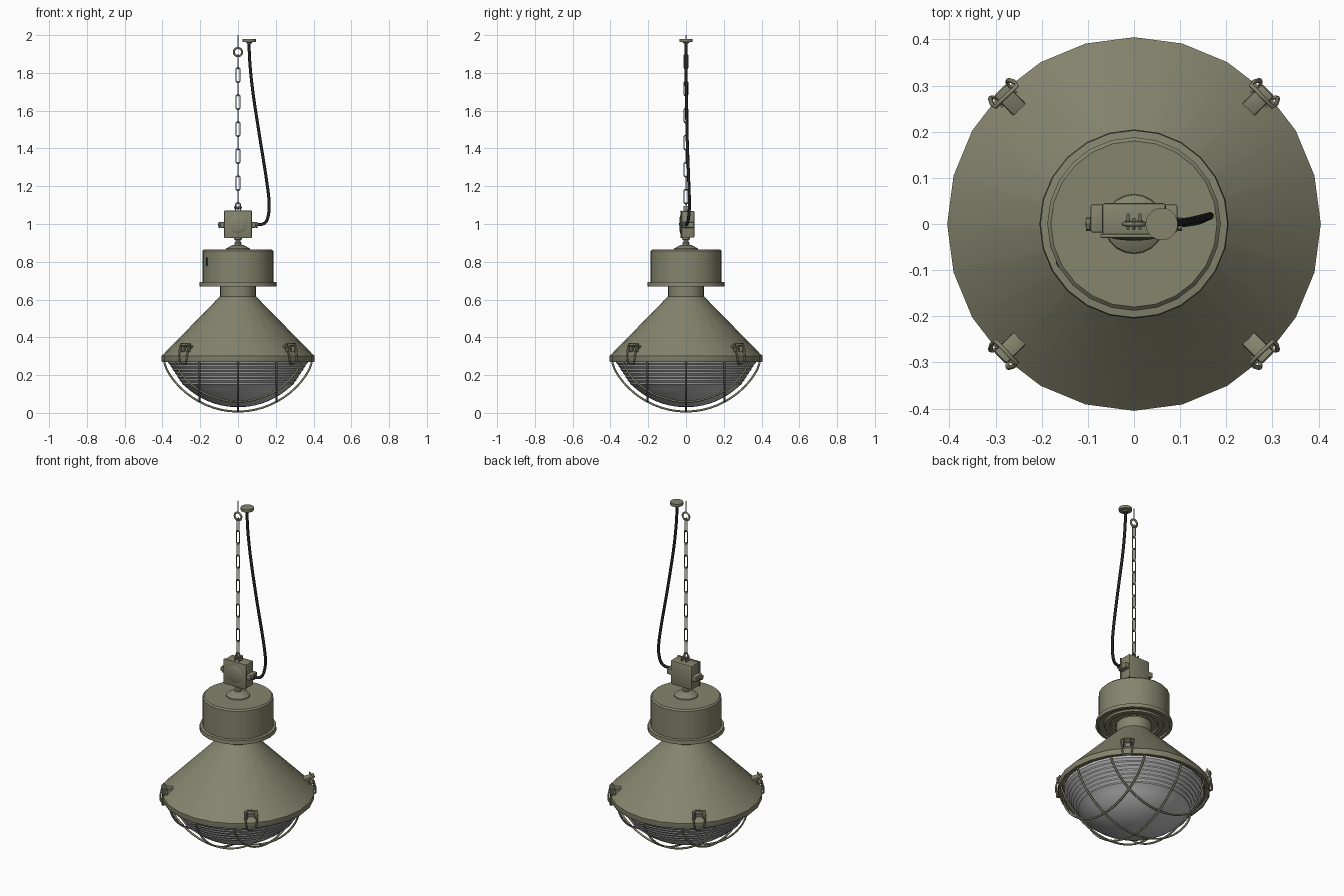
import bpy, bmesh, math
from math import sin, cos, pi, radians
from mathutils import Vector, Matrix

cube = bpy.data.objects.get("Cube")
if cube:
    bpy.data.objects.remove(cube, do_unlink=True)


def material(name, rgb):
    m = bpy.data.materials.new(name)
    m.use_nodes = True
    m.diffuse_color = (*rgb, 1)
    m.node_tree.nodes["Principled BSDF"].inputs["Base Color"].default_value = (*rgb, 1)
    return m


OLIVE = material("olive enamel", (0.235, 0.232, 0.155))
GLASS = material("pale grey glass", (0.5, 0.5, 0.51))
BLACK = material("black rubber", (0.018, 0.016, 0.017))


def finish(name, bm, mat, angle=35, matrix=None):
    """Turn a bmesh into a shaded, coloured object."""
    bmesh.ops.recalc_face_normals(bm, faces=bm.faces)
    me = bpy.data.meshes.new(name)
    bm.to_mesh(me)
    bm.free()
    ob = bpy.data.objects.new(name, me)
    bpy.context.collection.objects.link(ob)
    me.materials.append(mat)
    if matrix:
        me.transform(matrix)
    bpy.ops.object.select_all(action="DESELECT")
    ob.select_set(True)
    bpy.context.view_layer.objects.active = ob
    bpy.ops.object.shade_smooth_by_angle(angle=radians(angle))
    return ob


def lathe(name, profile, mat, sides=24, matrix=None):
    """Spin (radius, height) points around z."""
    bm = bmesh.new()
    vs = [bm.verts.new((r, 0, z)) for r, z in profile]
    es = [bm.edges.new(pair) for pair in zip(vs, vs[1:])]
    bmesh.ops.spin(bm, geom=vs + es, cent=(0, 0, 0), axis=(0, 0, 1),
                   angle=2 * pi, steps=sides, use_duplicate=False)
    bmesh.ops.remove_doubles(bm, verts=bm.verts, dist=0.0002)
    return finish(name, bm, mat, 35, matrix)


def box(name, centre, size, mat=OLIVE, bevel=0.0, matrix=None):
    bm = bmesh.new()
    bmesh.ops.create_cube(bm, size=1, matrix=Matrix.Translation(centre) @ Matrix.Diagonal((*size, 1)))
    if bevel:
        bmesh.ops.bevel(bm, geom=bm.edges[:], offset=bevel, segments=2, affect="EDGES", profile=0.5)
    return finish(name, bm, mat, 35, matrix)


def tube(name, points, radius, mat=OLIVE, sides=6, closed=False, matrix=None):
    """Sweep a round section along a path."""
    pts = [Vector(p) for p in points]
    n = len(pts)
    bm = bmesh.new()
    rings, normal = [], None
    for i, p in enumerate(pts):
        a = pts[i - 1] if closed or i else p
        b = pts[(i + 1) % n] if closed or i < n - 1 else p
        t = (b - a).normalized()
        if normal is None:
            normal = t.orthogonal()
        normal = (normal - t * normal.dot(t)).normalized()
        side = t.cross(normal)
        rings.append([bm.verts.new(p + radius * (cos(k) * normal + sin(k) * side))
                      for k in (2 * pi * j / sides for j in range(sides))])
    for i in range(n if closed else n - 1):
        r, s = rings[i], rings[(i + 1) % n]
        for j in range(sides):
            k = (j + 1) % sides
            bm.faces.new((r[j], r[k], s[k], s[j]))
    if not closed:
        bm.faces.new(rings[0])
        bm.faces.new(rings[-1])
    return finish(name, bm, mat, 65, matrix)


def spline(knots, steps=8):
    """Catmull-Rom points through the knots."""
    k = [Vector(p) for p in knots]
    k = [2 * k[0] - k[1]] + k + [2 * k[-1] - k[-2]]
    out = []
    for a, b, c, d in zip(k, k[1:], k[2:], k[3:]):
        for i in range(steps):
            t = i / steps
            out.append(0.5 * (2 * b + (c - a) * t + (2 * a - 5 * b + 4 * c - d) * t * t
                              + (3 * b - a - 3 * c + d) * t ** 3))
    return out + [k[-2]]


# Shade, neck and rim, with an open inside
lathe("shade", [(0.375, 0.275), (0.39, 0.27), (0.403, 0.27), (0.405, 0.275), (0.405, 0.302),
                (0.396, 0.31), (0.095, 0.617), (0.095, 0.675), (0.08, 0.675),
                (0.08, 0.61), (0.375, 0.3), (0.375, 0.275)], OLIVE)

# Gear housing with stepped underside
lathe("gear_housing", [(0, 0.865), (0.18, 0.865), (0.188, 0.857), (0.188, 0.694), (0.203, 0.692),
                       (0.205, 0.67), (0.19, 0.668), (0.19, 0.681), (0.16, 0.681), (0.155, 0.671),
                       (0.13, 0.671), (0.125, 0.681), (0.09, 0.681)], OLIVE)
box("housing_slot", (-0.186, 0, 0.8), (0.006, 0.014, 0.045), BLACK,
    matrix=Matrix.Rotation(radians(28), 4, "Z"))

# Stem and collar
lathe("stem", [(0.065, 0.864), (0.063, 0.87), (0.032, 0.888), (0.018, 0.89), (0.018, 0.9),
               (0.013, 0.905), (0.013, 0.915), (0.02, 0.918), (0.02, 0.935), (0, 0.935)], OLIVE, 20)

# Glass bowl: ribbed wall above, shallow round cap below
wall = []
for i in range(7):
    r, z = 0.37 - i * 0.0121, 0.272 - i * 0.0186
    wall += [(r, z), (r, z - 0.007)]
cap_angle = math.asin(0.285 / 0.41)
cap = [(0.41 * sin(a), 0.44 - 0.41 * cos(a)) for a in (cap_angle * (1 - i / 10) for i in range(11))]
lathe("glass_bowl", [(0.37, 0.3)] + wall + cap, GLASS, 32)


# Wire cage: three wires each way over a dome
def cage_height(r):
    return 0.275 - 0.268 * max(0.0, 1 - (r / 0.391) ** 2) ** 0.68


for turn in (0, pi / 2):
    for off in (-0.205, 0, 0.205):
        half = math.sqrt(0.39 ** 2 - off ** 2)
        path = []
        for i in range(29):
            y = -half * cos(pi * i / 28)
            path.append((off, y, cage_height(math.hypot(off, y))))
        tube("cage_wire", path, 0.0055, matrix=Matrix.Rotation(turn, 4, "Z"))
ring = [(0.387 * cos(a), 0.387 * sin(a), 0.274) for a in (i * pi / 24 for i in range(48))]
tube("cage_ring", ring, 0.0055, closed=True)

# Four spring latches around the rim: lever, two cheeks and an open wire bail
for q in range(4):
    m = Matrix.Rotation(pi / 4 + q * pi / 2, 4, "Z")
    lean = m @ Matrix.Translation((0.376, 0, 0.348)) @ Matrix.Rotation(radians(-15), 4, "Y")
    box("latch_base", (0.365, 0, 0.335), (0.03, 0.028, 0.024), matrix=m)
    box("latch_lever", (0, 0, 0.006), (0.075, 0.038, 0.014), bevel=0.005, matrix=lean)
    for s in (-1, 1):
        box("latch_cheek", (0.392, s * 0.022, 0.338), (0.024, 0.005, 0.03), bevel=0.002, matrix=m)
    tube("latch_bail", [(0.392, -0.034, 0.365), (0.402, -0.034, 0.345), (0.413, -0.028, 0.3),
                        (0.412, -0.024, 0.27), (0.402, -0.016, 0.262), (0.402, 0.016, 0.262),
                        (0.412, 0.024, 0.27), (0.413, 0.028, 0.3), (0.402, 0.034, 0.345),
                        (0.392, 0.034, 0.365)], 0.005, closed=True, matrix=m)

# Junction box with a domed front lid
box("junction_box", (0, 0.01, 0.998), (0.138, 0.07, 0.14), bevel=0.006)
box("junction_lid", (0, -0.026, 0.998), (0.146, 0.008, 0.146), bevel=0.003)
to_front = Matrix.Translation((0, -0.028, 0.998)) @ Matrix.Rotation(pi / 2, 4, "X")
lathe("lid_dome", [(0.052, 0), (0.045, 0.004), (0.025, 0.007), (0, 0.008)], OLIVE, 20, to_front)
for s in (-1, 1):
    to_side = Matrix.Translation((s * 0.066, 0, 0.995)) @ Matrix.Rotation(s * pi / 2, 4, "Y")
    box("gland_boss", (s * 0.08, 0.012, 0.995), (0.028, 0.06, 0.03), bevel=0.003)
    lathe("cable_gland", [(0.012, 0), (0.012, 0.028), (0.015, 0.029), (0.015, 0.038), (0, 0.039)],
          OLIVE, 8, to_side)
    box("hanger_lug", (s * 0.013, 0.005, 1.08), (0.006, 0.035, 0.03), bevel=0.002)
tube("hanger_pin", [(-0.02, 0.004, 1.087), (0.02, 0.004, 1.087)], 0.005)


# Chain of rounded links, each turned a quarter from the last
def link(name, z, half, width, turn):
    path = []
    for i in range(12):
        a = 2 * pi * (i + 0.5) / 12
        s = half - width
        path.append((width * cos(a), 0, z + width * sin(a) + (s if sin(a) > 0 else -s)))
    tube(name, path, 0.0032, closed=True, matrix=Matrix.Rotation(turn, 4, "Z"))


for i in range(11):
    link("chain_link", 1.145 + i * 0.0715, 0.039, 0.0105, pi / 2 * (1 - i % 2))
link("bottom_shackle", 1.096, 0.018, 0.012, 0)

# Ceiling eye and threaded hook
eye = [(0.022 * cos(a), 0, 1.91 + 0.022 * sin(a)) for a in (i * pi / 9 for i in range(18))]
tube("ceiling_eye", eye, 0.0055, closed=True)
tube("ceiling_screw", [(0, 0, 1.93), (0, 0, 2.0)], 0.0035)

# Ceiling cap and hanging cable
lathe("ceiling_cap", [(0, 1.955), (0.014, 1.955), (0.016, 1.962), (0.035, 1.964),
                      (0.035, 1.98), (0, 1.98)], OLIVE, 20, Matrix.Translation((0.06, 0, 0)))
tube("cable", spline([(0.058, 0, 1.96), (0.063, 0, 1.85), (0.08, 0.002, 1.69), (0.115, 0.006, 1.46),
                      (0.15, 0.014, 1.24), (0.165, 0.018, 1.11), (0.158, 0.014, 1.035),
                      (0.138, 0.006, 1.003), (0.098, 0, 0.995)]), 0.008, BLACK, 8)
